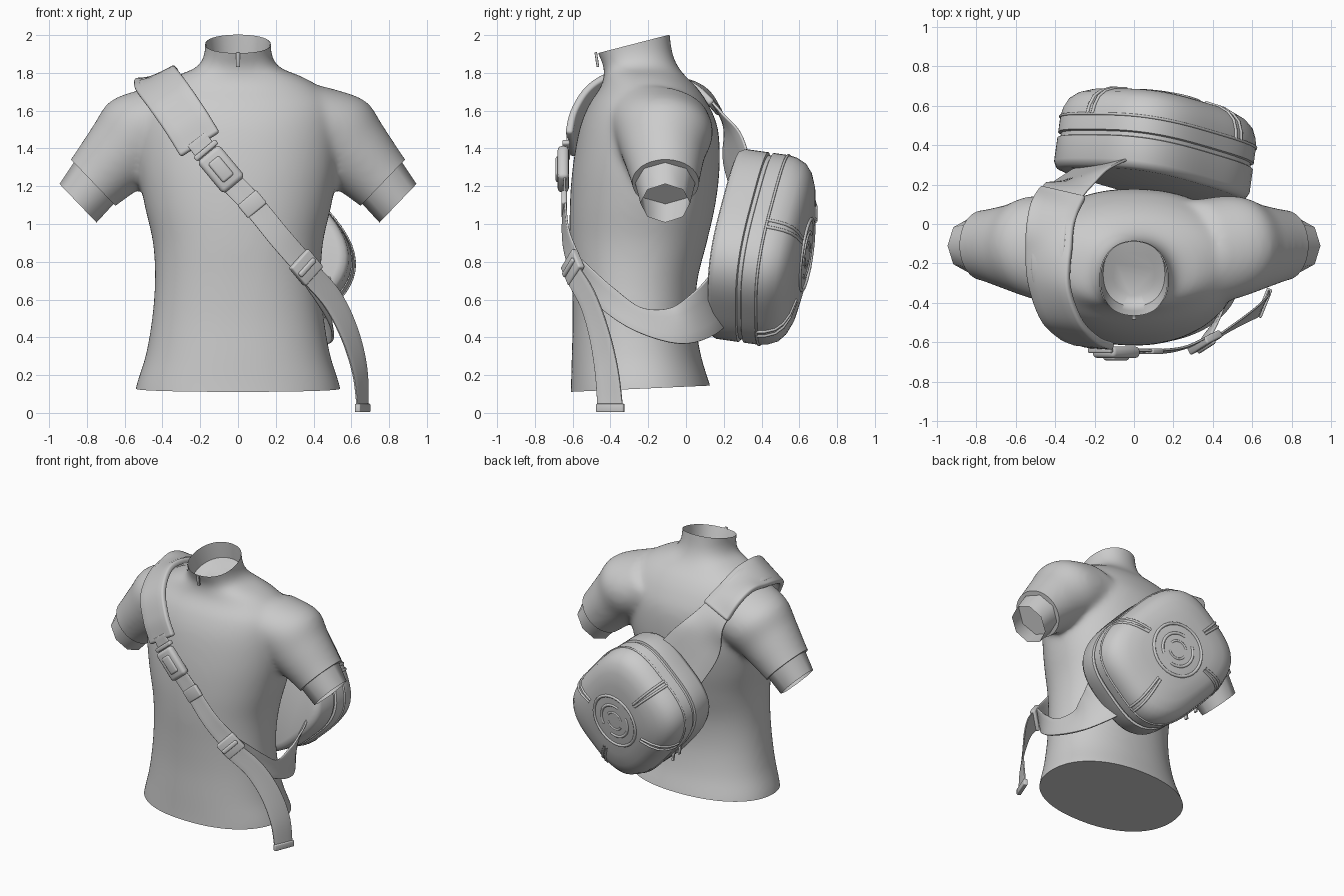
import bpy, bmesh, math
from mathutils import Vector, Matrix
from mathutils.bvhtree import BVHTree

scene = bpy.context.scene
if "Cube" in scene.objects:
    bpy.data.objects.remove(scene.objects["Cube"], do_unlink=True)

grey = bpy.data.materials.new("plain grey")
grey.use_nodes = True
grey.diffuse_color = (0.6, 0.6, 0.6, 1)
grey.node_tree.nodes["Principled BSDF"].inputs["Base Color"].default_value = (0.6, 0.6, 0.6, 1)
parts = []


def add(name, data):
    ob = bpy.data.objects.new(name, data)
    scene.collection.objects.link(ob)
    data.materials.append(grey)
    parts.append(ob)
    return ob


def mesh_from(name, bm):
    me = bpy.data.meshes.new(name)
    bm.to_mesh(me)
    bm.free()
    return add(name, me)


def bake(ob):
    """Apply the modifier stack."""
    dg = bpy.context.evaluated_depsgraph_get()
    me = bpy.data.meshes.new_from_object(ob.evaluated_get(dg))
    ob.modifiers.clear()
    ob.data = me


def loft(bm, rings, caps=True):
    rows = [[bm.verts.new(p) for p in ring] for ring in rings]
    n = len(rows[0])
    for a, b in zip(rows, rows[1:]):
        for i in range(n):
            bm.faces.new((a[i], a[(i + 1) % n], b[(i + 1) % n], b[i]))
    if caps:
        bm.faces.new(rows[0][::-1])
        bm.faces.new(rows[-1])
    bmesh.ops.recalc_face_normals(bm, faces=bm.faces)


def spline(pts, steps):
    """Smooth curve through rows of any length."""
    p = [Vector(q) for q in pts]
    p = [p[0] * 2 - p[1]] + p + [p[-1] * 2 - p[-2]]
    out = []
    for a, b, c, d in zip(p, p[1:], p[2:], p[3:]):
        for i in range(steps):
            t = i / steps
            out.append((b * 2 + (c - a) * t + (a * 2 - b * 5 + c * 4 - d) * (t * t)
                        + (b * 3 - a - c * 3 + d) * t ** 3) / 2)
    return out + [p[-2]]


def superellipse(t, power):
    c, s = math.cos(t), math.sin(t)
    k = (abs(c) ** power + abs(s) ** power) ** (-1 / power)
    return c * k, s * k


def turn(n):
    return [2 * math.pi * i / n for i in range(n)]


# Shirt body: height, half width, front y, back y
TORSO = [(-.05, .56, -.62, .17), (.12, .545, -.61, .135), (.3, .49, -.605, .08),
         (.5, .455, -.6, .05), (.7, .44, -.605, .06), (.9, .45, -.615, .11),
         (1.1, .495, -.615, .155), (1.3, .53, -.6, .178), (1.5, .54, -.565, .17),
         (1.63, .52, -.515, .12), (1.72, .44, -.455, .06), (1.78, .34, -.435, 0),
         (1.83, .22, -.435, -.04), (1.9, .178, -.465, -.07), (2, .175, -.5, -.085),
         (2.1, .175, -.53, -.09)]
# Sleeve: x, y, z, radius across, radius in depth
SLEEVE = [(.28, -.16, 1.56, .24, .28), (.5, -.118, 1.48, .245, .262),
          (.62, -.118, 1.37, .212, .22), (.77, -.108, 1.215, .172, .178),
          (.87, -.108, 1.11, .16, .165)]
CUFF = [(.745, -.11, 1.24, .155, .165), (.847, -.11, 1.11, .142, .132)]


def torso_ring(z, w, front, back):
    mid, half = (front + back) / 2, (back - front) / 2
    return [(w * x, mid + half * y, z) for x, y in (superellipse(t, 2.2) for t in turn(64))]


def arm_ring(side, x, y, z, r, ry, n):
    return [(side * (x + .69 * r * math.cos(t)), y + ry * math.sin(t), z + .72 * r * math.cos(t))
            for t in turn(n)]


bm = bmesh.new()
loft(bm, [torso_ring(*row) for row in spline(TORSO, 5)])
for side in (-1, 1):
    loft(bm, [arm_ring(side, *row, 40) for row in spline(SLEEVE, 5)])
shirt = mesh_from("shirt", bm)
m = shirt.modifiers.new("blend", "REMESH")
m.mode, m.voxel_size = "VOXEL", .017
m = shirt.modifiers.new("soften", "SMOOTH")
m.factor, m.iterations = .5, 24
bake(shirt)


# Trim hem and sleeves flat, then open the collar
def trim(bm, co, no, keep=lambda v: True):
    vs = {v for v in bm.verts if keep(v.co)}
    es = [e for e in bm.edges if all(v in vs for v in e.verts)]
    fs = [f for f in bm.faces if all(v in vs for v in f.verts)]
    bmesh.ops.bisect_plane(bm, geom=list(vs) + es + fs, plane_co=co, plane_no=no, clear_outer=True)


def boundary(bm):
    return [e for e in bm.edges if e.is_boundary]


bm = bmesh.new()
bm.from_mesh(shirt.data)
trim(bm, (0, -.24, .128), (0, .045, -1))
for side in (-1, 1):
    trim(bm, (side * .768, 0, 1.22), (side * .72, 0, -.69),
         lambda c: c.x * side > .58 and c.z > 1)
bmesh.ops.holes_fill(bm, edges=boundary(bm), sides=0)
bmesh.ops.recalc_face_normals(bm, faces=bm.faces)
bm.normal_update()
body = BVHTree.FromBMesh(bm)
trim(bm, (0, -.29, 1.95), (0, -.25, .97))
bm.to_mesh(shirt.data)

# Collar lining, closed a little way down
rim = {v for e in boundary(bm) for v in e.verts}
rim = sorted((v.co.copy() for v in rim), key=lambda c: math.atan2(c.y + .29, c.x))
bm.free()
bm = bmesh.new()
loft(bm, [[(c.x * k, -.29 + lean + (c.y + .29) * k, c.z - drop) for c in rim]
          for k, lean, drop in ((.985, 0, .001), (.94, .015, .06), (.9, .03, .12), (.6, .03, .14))])
bmesh.ops.delete(bm, geom=[f for f in bm.faces if len(f.verts) > 4 and f.calc_center_median().z > 1.9],
                 context="FACES_ONLY")
bmesh.ops.reverse_faces(bm, faces=bm.faces)
mesh_from("collar_lining", bm)

for side, label in ((-1, "right"), (1, "left")):
    bm = bmesh.new()
    loft(bm, [arm_ring(side, *row, 8) for row in CUFF], caps=False)
    mesh_from(label + "_cuff", bm)


# Straps: ribbons through points of x, y, z, half width, kept outside the shirt
def push_out(c, gap):
    loc, n, _, _ = body.find_nearest(c)
    return loc + n * gap if (c - loc).dot(n) < gap else c


def ribbon(name, pts, thick, gap, bevel=.005, ends=None):
    """With ends given, hang freely and face from one direction to the other."""
    place_at = (lambda c: c) if ends else (lambda c: push_out(c, gap))
    pts = spline(pts, 8)
    mids = [place_at(p.to_3d()) for p in pts]
    last = len(mids) - 1
    if ends:
        norms = [Vector(ends[0]).lerp(Vector(ends[1]), i / last) for i in range(last + 1)]
    else:
        norms = [body.find_nearest(c)[1] for c in mids]
        for _ in range(6):
            norms = [norms[max(i - 1, 0)] + norms[i] + norms[min(i + 1, last)] for i in range(last + 1)]
            norms = [n.normalized() for n in norms]
    bm = bmesh.new()
    rows = []
    for i, c in enumerate(mids):
        w = (mids[min(i + 1, last)] - mids[max(i - 1, 0)]).cross(norms[i]).normalized()
        rows.append([bm.verts.new(place_at(c + w * pts[i][3] * k / 2)) for k in range(-2, 3)])
    for a, b in zip(rows, rows[1:]):
        for k in range(4):
            bm.faces.new((a[k], a[k + 1], b[k + 1], b[k]))
    ob = mesh_from(name, bm)
    m = ob.modifiers.new("thickness", "SOLIDIFY")
    m.thickness, m.offset = thick, 0
    m = ob.modifiers.new("round", "BEVEL")
    m.width, m.segments, m.limit_method, m.angle_limit = bevel, 3, "ANGLE", math.radians(50)
    bake(ob)


PAD = [(-.2, -.61, 1.42), (-.28, -.575, 1.55), (-.37, -.48, 1.68), (-.43, -.3, 1.76),
       (-.43, -.1, 1.77), (-.41, .06, 1.72), (-.36, .16, 1.61)]
ribbon("shoulder_pad", [p + (.122,) for p in PAD], .04, .024, .015)
ribbon("shoulder_pad_panel", [p + (.092,) for p in PAD], .03, .038, .012)
ribbon("front_strap", [(-.22, -.62, 1.45, .06), (-.09, -.64, 1.28, .06), (.08, -.645, 1.1, .06),
                       (.22, -.635, .93, .062), (.36, -.585, .77, .065)], .012, .015)
ribbon("hip_strap", [(.36, -.585, .77, .065), (.45, -.42, .61, .065), (.49, -.25, .495, .065),
                     (.47, -.05, .465, .1), (.42, .1, .53, .14), (.35, .22, .65, .19)], .014, .015)
ribbon("back_strap", [(-.4, .1, 1.69, .11), (-.34, .19, 1.56, .12), (-.26, .25, 1.38, .18),
                      (-.15, .31, 1.2, .2)], .014, .015)
ribbon("strap_tail", [(.38, -.6, .74, .065), (.5, -.52, .6, .068), (.59, -.46, .42, .07),
                      (.645, -.42, .22, .072), (.66, -.4, .02, .072)], .01, 0,
       .003, ((.4, -.9, .2), (.93, -.37, 0)))


# Hardware: rounded blocks given centre, size, lengthwise direction, outward direction
def block(name, c, size, along, out, bevel=.01):
    y, z = Vector(along).normalized(), Vector(out).normalized()
    x = y.cross(z).normalized()
    z = x.cross(y)
    bm = bmesh.new()
    bmesh.ops.create_cube(bm, size=1)
    bmesh.ops.scale(bm, vec=size, verts=bm.verts)
    bmesh.ops.bevel(bm, geom=list(bm.edges), offset=bevel, segments=3, profile=.5, affect="EDGES")
    bmesh.ops.transform(bm, matrix=Matrix.Translation(c) @ Matrix((x, y, z)).transposed().to_4x4(),
                        verts=bm.verts)
    return mesh_from(name, bm)


down, face = (.64, 0, -.77), (0, -1, 0)
block("buckle", (-.09, -.65, 1.29), (.15, .22, .06), down, face, .024)
block("buckle_button", (-.09, -.676, 1.29), (.075, .13, .03), down, face, .013)
block("buckle_end", (-.17, -.635, 1.39), (.15, .03, .04), down, face)
block("strap_adjuster", (.075, -.645, 1.105), (.13, .09, .03), down, face)
block("strap_slider", (.36, -.6, .77), (.15, .13, .04), (.6, .3, -.72), (.45, -.85, .1))
block("slider_bar", (.365, -.618, .77), (.13, .03, .03), (.6, .3, -.72), (.45, -.85, .1))
block("tail_tip", (.66, -.4, .026), (.155, .045, .03), (0, 0, -1), (.93, -.37, 0), .006)
block("collar_zip_pull", (0, -.472, 1.87), (.022, .08, .014), (0, .15, -1), face, .004)

# Bag: outline scale and depth from its flat front to its domed back
place = Matrix.Translation((.085, .2, .9)) @ Matrix.Rotation(math.radians(-8), 4, "Z") \
    @ Matrix.Rotation(math.radians(-8), 4, "X") @ Matrix.Rotation(math.radians(47), 4, "Y")
SHELL = [(.9, 0), (.97, .01), (1, .04), (1, .16), (.97, .165), (.97, .185), (1, .19), (1, .27),
         (.985, .315), (.94, .365), (.86, .4), (.74, .425), (.55, .442), (.25, .45)]


def bag_point(t, s, d):
    x, z = superellipse(t, 3.2)
    return place @ Vector((.485 * s * x, d, .4 * s * z))


bm = bmesh.new()
loft(bm, [[bag_point(t, s, d) for t in turn(72)] for s, d in SHELL])
mesh_from("bag", bm)


# Seams and rings on the bag back
def tube(name, pts, radius, cyclic=False):
    cu = bpy.data.curves.new(name, "CURVE")
    cu.dimensions, cu.bevel_depth, cu.bevel_resolution = "3D", radius, 2
    sp = cu.splines.new("POLY")
    sp.points.add(len(pts) - 1)
    for p, q in zip(sp.points, pts):
        p.co = (*q, 1)
    sp.use_cyclic_u = cyclic
    add(name, cu)


tube("bag_edge_seam", [bag_point(t, 1, .27) for t in turn(72)], .007, True)
for i, angle in enumerate((70, 185, -20, -110)):
    for j, shift in enumerate((-2.5, 2.5)):
        t = math.radians(angle + shift)
        tube(f"bag_seam_{i}_{j}", [bag_point(t, s, d) for s, d in SHELL[7:13]], .009)


def arc(r, start, end):
    return [place @ Vector((r * math.cos(a), .446, r * math.sin(a)))
            for a in (math.radians(start + (end - start) * i / 32) for i in range(33))]


tube("bag_outer_ring", arc(.19, 0, 349), .011, True)
for i, start in enumerate((20, 200)):
    tube(f"bag_ring_arc_{i}", arc(.12, start, start + 140), .011)
    tube(f"bag_inner_arc_{i}", arc(.065, start + 60, start + 190), .009)
for i, t in enumerate((1.45, 1.65)):
    block(f"bag_zip_pull_{i}", bag_point(-t, 1.03, .18), (.025, .07, .015), (0, .2, -1), (-.5, 0, -.5), .004)

# Smooth shading with crisp edges
bpy.ops.object.select_all(action="DESELECT")
for ob in parts:
    if ob.type == "MESH":
        ob.select_set(True)
        bpy.context.view_layer.objects.active = ob
bpy.ops.object.shade_smooth_by_angle(angle=math.radians(50))
